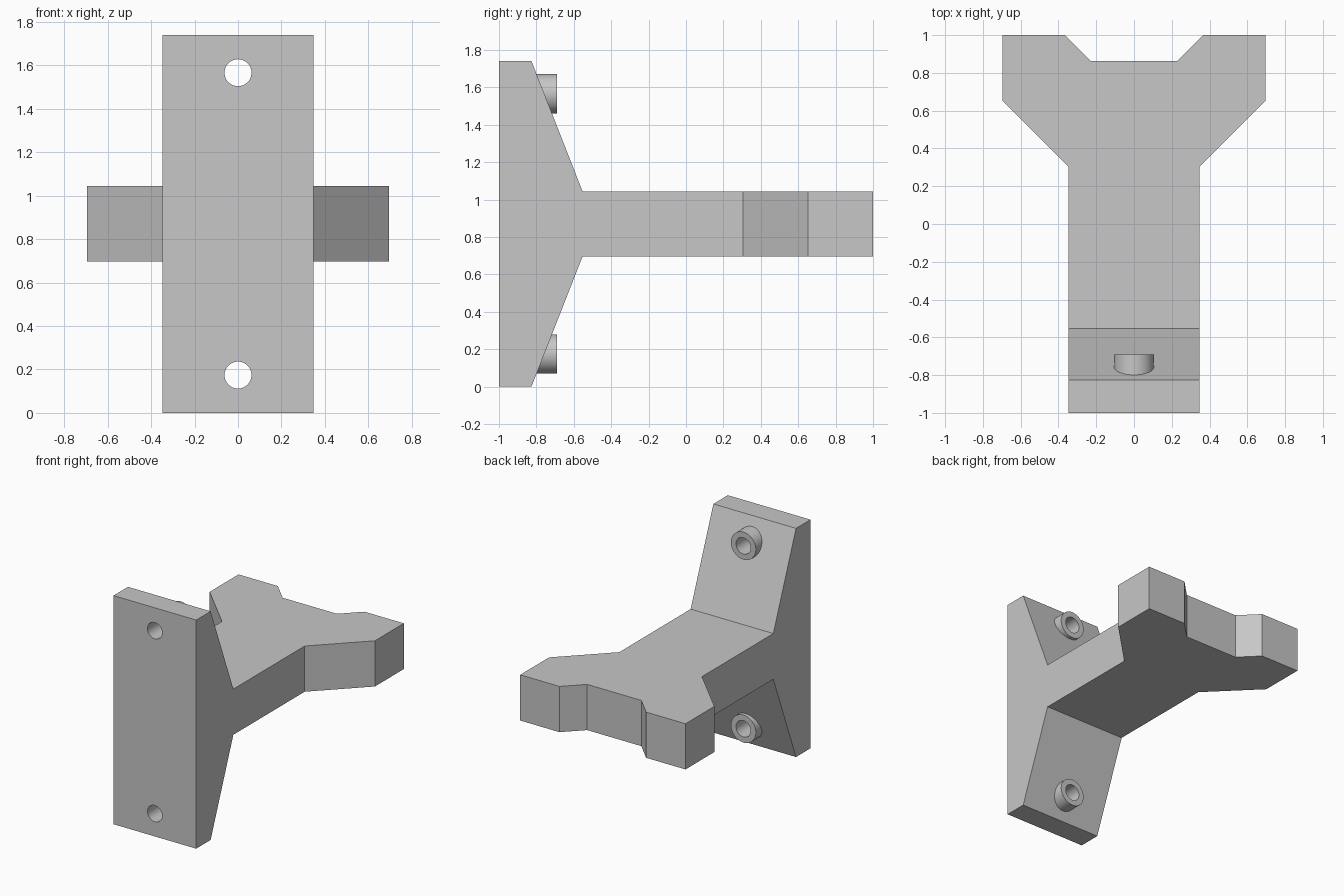
import bpy
import bmesh
import math
from mathutils import Matrix, Vector

cube = bpy.data.objects.get("Cube")
if cube:
    bpy.data.objects.remove(cube, do_unlink=True)

GREY = (0.57, 0.57, 0.57, 1)
grey = bpy.data.materials.new("grey plastic")
grey.use_nodes = True
grey.diffuse_color = GREY
grey.node_tree.nodes["Principled BSDF"].inputs["Base Color"].default_value = GREY


def add_object(name, bm):
    bmesh.ops.recalc_face_normals(bm, faces=bm.faces)
    mesh = bpy.data.meshes.new(name)
    bm.to_mesh(mesh)
    bm.free()
    mesh.materials.append(grey)
    obj = bpy.data.objects.new(name, mesh)
    bpy.context.collection.objects.link(obj)
    return obj


def prism(name, points, direction):
    """Extrude a closed 3D outline along a direction."""
    bm = bmesh.new()
    face = bm.faces.new([bm.verts.new(p) for p in points])
    result = bmesh.ops.extrude_face_region(bm, geom=[face])
    moved = [v for v in result["geom"] if isinstance(v, bmesh.types.BMVert)]
    bmesh.ops.translate(bm, verts=moved, vec=Vector(direction))
    return add_object(name, bm)


def cylinder_y(name, radius, y0, y1, z):
    bm = bmesh.new()
    place = Matrix.Translation((0, (y0 + y1) / 2, z)) @ Matrix.Rotation(math.pi / 2, 4, "X")
    bmesh.ops.create_cone(bm, cap_ends=True, segments=64, radius1=radius,
                          radius2=radius, depth=y1 - y0, matrix=place)
    return add_object(name, bm)


def combine(target, cutter, operation):
    """Apply a boolean and discard the helper solid."""
    bpy.context.view_layer.objects.active = target
    mod = target.modifiers.new(operation, "BOOLEAN")
    mod.operation = operation
    mod.solver = "EXACT"
    mod.object = cutter
    bpy.ops.object.modifier_apply(modifier=mod.name)
    bpy.data.objects.remove(cutter, do_unlink=True)


HEIGHT = 1.74
MID = HEIGHT / 2

# Side outline: wall plate, sloped gussets and arm, mirrored about mid height
upper = [(-1, MID), (-0.826, MID), (-0.553, 0.174), (1, 0.174)]
side = upper + [(y, -z) for y, z in reversed(upper)]
bracket = prism("wall_bracket", [(-1, y, z + MID) for y, z in side], (2, 0, 0))

# Plan outline: straight stem widening to a notched fork
right = [(0.348, -1), (0.348, 0.305), (0.696, 0.653), (0.696, 1), (0.365, 1), (0.228, 0.863)]
plan = right + [(-x, y) for x, y in reversed(right)]
outline = prism("plan_outline", [(x, y, -0.5) for x, y in plan], (0, 0, 3))
combine(bracket, outline, "INTERSECT")

# Screw bosses with through holes
for z in (0.174, HEIGHT - 0.174):
    combine(bracket, cylinder_y("boss", 0.105, -0.92, -0.69, z), "UNION")
    combine(bracket, cylinder_y("hole", 0.062, -1.2, -0.3, z), "DIFFERENCE")

# Smooth round walls, sharp edges elsewhere
bpy.ops.object.select_all(action="DESELECT")
bracket.select_set(True)
bpy.context.view_layer.objects.active = bracket
bpy.ops.object.shade_smooth_by_angle(angle=math.radians(20))
